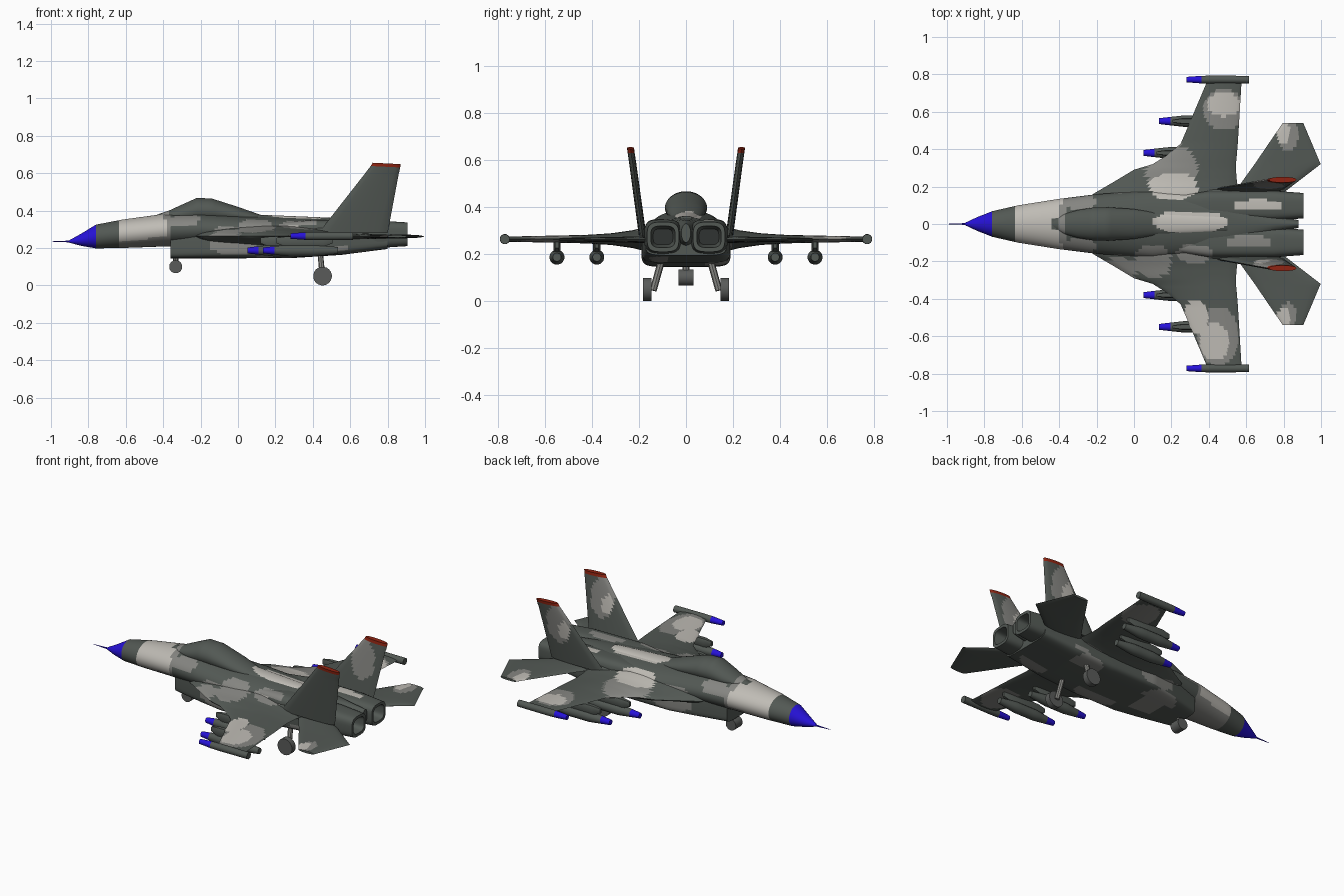
import bpy, bmesh, math
from mathutils import Vector

if "Cube" in bpy.data.objects:
    bpy.data.objects.remove(bpy.data.objects["Cube"])

COLS = [("dark_grey_green", (0.085, 0.098, 0.088)), ("mid_grey", (0.235, 0.235, 0.22)),
        ("light_grey", (0.52, 0.50, 0.46)), ("blue", (0.02, 0.006, 0.70)),
        ("red", (0.28, 0.018, 0.006)), ("tyre_grey", (0.10, 0.105, 0.10)),
        ("exhaust_dark", (0.03, 0.033, 0.032))]
MATS = []
for n, c in COLS:
    m = bpy.data.materials.new(n)
    m.diffuse_color = (*c, 1)
    m.use_nodes = True
    m.node_tree.nodes["Principled BSDF"].inputs["Base Color"].default_value = m.diffuse_color
    MATS.append(m)
DARK, MID, LIGHT, BLUE, RED, TYRE, BLACK = range(7)

# camouflage patches: centre, radii, colour (first hit wins)
TOP = [(.21, .20, .13, .075, LIGHT), (.30, .01, .20, .06, LIGHT), (.48, .64, .09, .065, LIGHT),
       (.33, -.50, .07, .09, LIGHT), (.43, -.63, .08, .10, LIGHT), (.80, .49, .035, .06, LIGHT),
       (.80, -.50, .035, .05, LIGHT), (.66, .10, .13, .03, LIGHT), (.62, -.09, .12, .03, MID),
       (.20, .29, .14, .14, MID), (.48, .61, .11, .11, MID), (.45, -.60, .11, .16, MID),
       (-.08, -.25, .10, .07, MID), (.10, -.20, .10, .09, MID), (.32, -.16, .10, .05, MID),
       (.82, .48, .06, .09, MID), (.82, -.49, .05, .07, MID), (-.30, .12, .10, .04, MID),
       (-.30, -.12, .10, .04, MID)]
SIDE = [(-.02, .24, .13, .09, MID), (.54, .18, .06, .035, MID), (.22, .34, .16, .03, LIGHT)]
UNDER = [(-.10, .08, .12, .10, MID), (.20, -.10, .14, .09, MID), (.45, .12, .10, .08, MID),
         (.47, .62, .10, .12, MID), (.47, -.62, .10, .12, MID), (.66, -.08, .10, .08, MID)]


def patch(table, u, v):
    for a, b, ra, rb, col in table:
        if ((u - a) / ra) ** 2 + ((v - b) / rb) ** 2 < 1:
            return col
    return DARK


def camo(c, n):
    if c.x < -.37:                       # banded nose
        if c.x < -.63:
            return DARK
        if n.z < -.6 or c.x > -.40 + abs(c.y) * .1:
            return MID
        return DARK if c.x > -.44 and abs(c.y) < .04 and n.z > .5 else LIGHT
    if n.z > .35:
        return patch(TOP, c.x, c.y)
    if n.z < -.5:
        return patch(UNDER, c.x, c.y)
    return patch(SIDE, c.x, c.z)


def paint(col):
    return lambda c, n: col


def build(name, verts, faces, rule, angle=35):
    bm = bmesh.new()
    vs = [bm.verts.new(v) for v in verts]
    for f in faces:
        bm.faces.new([vs[i] for i in f])
    bmesh.ops.recalc_face_normals(bm, faces=bm.faces)
    bm.normal_update()
    for f in bm.faces:
        f.material_index = rule(f.calc_center_median(), f.normal)
        f.smooth = True
    me = bpy.data.meshes.new(name)
    bm.to_mesh(me)
    bm.free()
    for m in MATS:
        me.materials.append(m)
    me.set_sharp_from_angle(angle=math.radians(angle))
    ob = bpy.data.objects.new(name, me)
    bpy.context.collection.objects.link(ob)
    return ob


def refine(keys, step):
    out = [keys[0]]
    for a, b in zip(keys, keys[1:]):
        k = max(1, math.ceil(abs(b[0] - a[0]) / step))
        out += [tuple(p + (q - p) * i / k for p, q in zip(a, b)) for i in range(1, k + 1)]
    return out


def skin(name, rings, rule, angle=35):
    n = len(rings[0])
    faces = [[i * n + j, i * n + (j + 1) % n, (i + 1) * n + (j + 1) % n, (i + 1) * n + j]
             for i in range(len(rings) - 1) for j in range(n)]
    faces += [list(range(n)), [(len(rings) - 1) * n + j for j in range(n)]]
    return build(name, [p for r in rings for p in r], faces, rule, angle)


def loft(name, keys, rule, n=40, e=2.0, cy=0, step=.02):
    """Body along x; keys are (x, half width, z bottom, z top)."""
    def pw(v):
        return math.copysign(abs(v) ** (2 / e), v)
    rings = []
    for x, hw, zb, zt in refine(keys, step):
        rings.append([(x, cy + hw * pw(math.cos(a)), (zb + zt) / 2 + (zt - zb) / 2 * pw(math.sin(a)))
                      for a in (2 * math.pi * (j + .5) / n for j in range(n))])
    return skin(name, rings, rule)


def tube(name, prof, cy, cz, rule, n=16, step=.05):
    """Round body along x; prof holds (x, radius)."""
    return loft(name, [(x, r, cz - r, cz + r) for x, r in prof], rule, n, 2, cy, step)


def surface(name, keys, place, rule, m=20, power=.6, step=.02):
    """Wing-like skin; keys are (span, leading x, trailing x, thickness)."""
    rings = []
    for t, le, te, th in refine(keys, step):
        def pt(k, s):
            u = k / m
            return place(t, le + (te - le) * u, s * th / 2 * abs(math.sin(math.pi * u)) ** power)
        rings.append([pt(k, 1) for k in range(m + 1)] + [pt(k, -1) for k in range(m - 1, 0, -1)])
    return skin(name, rings, rule)


def rod(name, a, b, r, col, n=16):
    a, b = Vector(a), Vector(b)
    d = (b - a).normalized()
    u = d.orthogonal().normalized()
    v = d.cross(u)
    ring = [u * math.cos(2 * math.pi * i / n) * r + v * math.sin(2 * math.pi * i / n) * r for i in range(n)]
    return skin(name, [[a + p for p in ring], [b + p for p in ring]], paint(col))


# nose cone and probe
loft("nose_cone", [(-.90, .008, .228, .243), (-.84, .036, .212, .276), (-.76, .068, .198, .325)], paint(BLUE))
tube("nose_probe", [(-1, .001), (-.88, .006)], 0, .235, paint(BLUE), 8)

# main fuselage, canopy and lower intake body
loft("fuselage", [(-.76, .068, .198, .325), (-.62, .10, .20, .352), (-.40, .135, .208, .382),
                  (-.20, .16, .21, .39), (.10, .18, .21, .37), (.50, .15, .22, .355),
                  (.75, .05, .23, .345), (.88, .02, .25, .33)], camo)
loft("canopy", [(-.44, .02, .35, .376), (-.37, .055, .34, .40), (-.30, .075, .33, .432),
                (-.22, .088, .33, .468), (-.14, .09, .33, .465), (0, .08, .33, .42),
                (.12, .06, .33, .378), (.50, .04, .33, .362)], camo)
loft("intake_body", [(-.36, .11, .145, .29), (-.15, .16, .145, .30), (0, .188, .145, .30),
                     (.30, .19, .147, .31), (.55, .188, .163, .33), (.80, .172, .195, .325)], camo, e=6)

# engine nacelles with open nozzles
for s, side in ((1, "left"), (-1, "right")):
    loft(side + "_engine", [(.15, .04, .25, .33), (.40, .08, .20, .35), (.75, .08, .20, .347),
                            (.905, .068, .21, .337), (.905, .052, .228, .32), (.82, .042, .24, .308)],
         lambda c, n: BLACK if n.x > .9 and c.x < .83 else camo(c, n), 32, 3.5, s * .098)

# main wing with curved root extension
half = [(.08, -.26, .56, .12), (.16, -.22, .56, .11), (.23, -.10, .55, .075), (.29, 0, .545, .058),
        (.32, .10, .545, .05), (.37, .18, .55, .043), (.43, .25, .555, .036), (.76, .39, .575, .022)]
wing = [(-k[0],) + k[1:] for k in reversed(half)] + half
surface("main_wing", wing, lambda t, x, h: (x, t, .264 + h), camo, 28)

for s, side in ((1, "left"), (-1, "right")):
    # tailplane
    surface(side + "_tailplane", [(.16, .53, .79, .03), (.32, .645, .998, .022), (.54, .795, .905, .014)],
            lambda t, x, h: (x, s * t, .262 + h), camo, 14, .4)

    # canted fin with red cap
    def fin_rule(c, n):
        if c.z > .637:
            return RED
        if s < 0 and n.y < 0:
            return DARK
        if ((c.x - .68) / .04) ** 2 + ((c.z - .49) / .06) ** 2 < 1 and n.y > 0:
            return LIGHT
        return MID if ((c.x - .72) / .08) ** 2 + ((c.z - .52) / .12) ** 2 < 1 else DARK
    surface(side + "_fin", [(.28, .43, .80, .032), (.638, .71, .867, .03), (.656, .72, .87, .03)],
            lambda t, x, h: (x, s * (.185 + (t - .28) * .137) + h, t - (x - .72) * .05 * (t > .6)),
            fin_rule, 14, .35)

    # wing tip pod
    tube(side + "_tip_pod", [(.28, .015), (.36, .021), (.42, .022), (.615, .021)], s * .772, .264,
         lambda c, n: BLUE if c.x < .36 else DARK, 12, .04)

    # under-wing stores and pylons
    for i, (y, x0) in enumerate(((.38, .05), (.55, .135))):
        tube(f"{side}_store_{i + 1}", [(x0, .016), (x0 + .06, .023), (x0 + .14, .032),
                                       (x0 + .28, .032), (x0 + .40, .018)], s * y, .187,
             lambda c, n: BLUE if c.x < x0 + .06 else DARK, 16, .03)
        loft(f"{side}_pylon_{i + 1}", [(x0 + .07, .008, .225, .255), (x0 + .12, .016, .205, .262),
                                       (x0 + .32, .016, .205, .262), (x0 + .37, .008, .225, .255)],
             paint(DARK), 8, 6, s * y, .3)

    # main landing gear
    rod(side + "_main_wheel", (.452, s * .147, .05), (.452, s * .183, .05), .05, TYRE, 20)
    rod(side + "_main_strut", (.44, s * .105, .17), (.452, s * .14, .045), .015, MID, 8)

# nose gear
rod("nose_wheel", (-.333, -.033, .1), (-.333, .033, .1), .035, TYRE, 20)
rod("nose_strut", (-.333, 0, .17), (-.333, 0, .1), .014, MID, 8)
